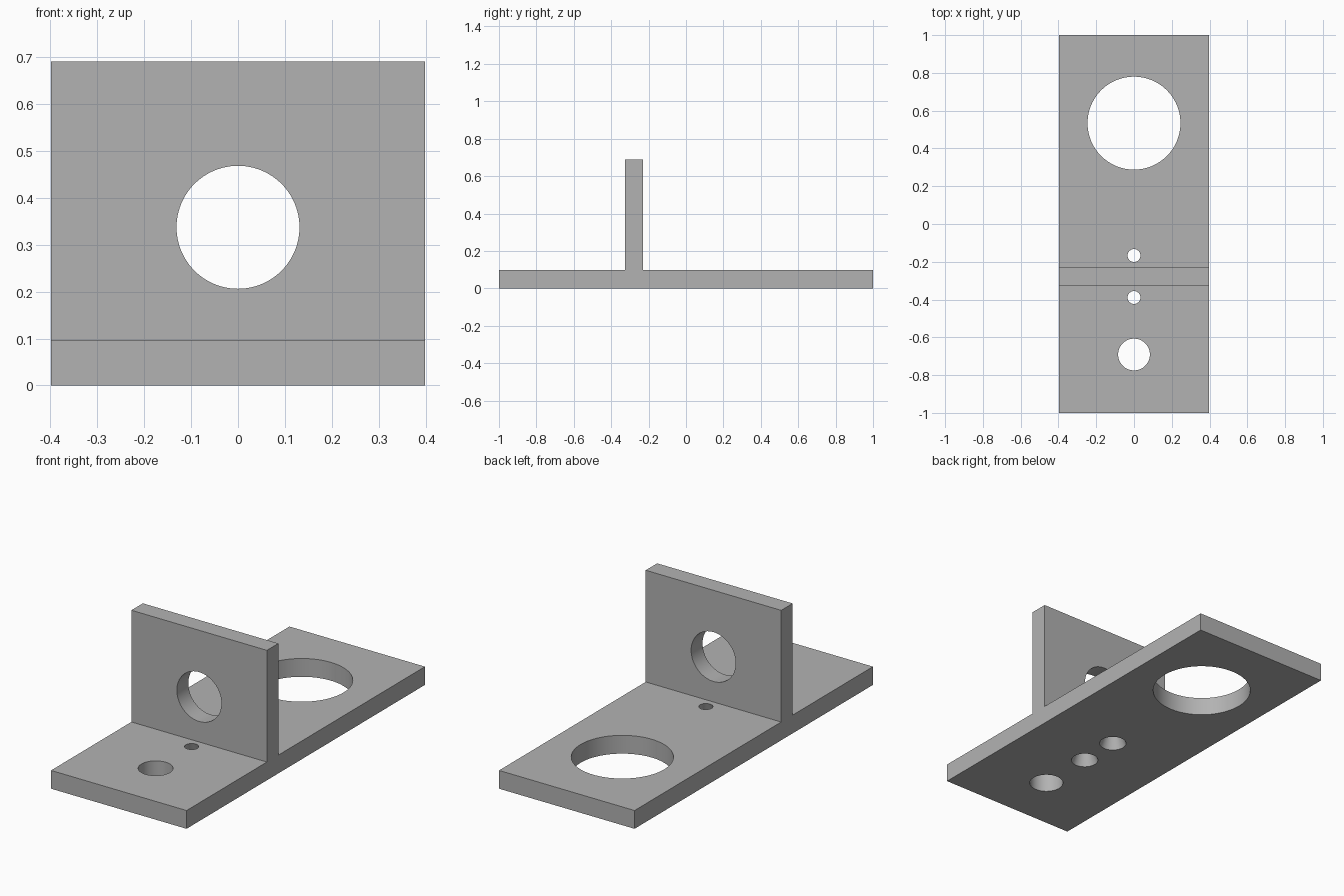
import bpy
import bmesh
import math
from mathutils import Matrix

cube = bpy.data.objects.get("Cube")
if cube:
    bpy.data.objects.remove(cube, do_unlink=True)

HALF_W = 0.398            # half width of plate and wall
THICK = 0.097             # plate thickness
WALL_FRONT, WALL_BACK = -0.326, -0.23
WALL_TOP = 0.69

grey = bpy.data.materials.new("plain grey")
grey.use_nodes = True
colour = (0.448, 0.448, 0.448, 1)
grey.diffuse_color = colour
grey.node_tree.nodes["Principled BSDF"].inputs["Base Color"].default_value = colour


def add_object(name, bm):
    mesh = bpy.data.meshes.new(name)
    bmesh.ops.recalc_face_normals(bm, faces=bm.faces)
    bm.to_mesh(mesh)
    bm.free()
    mesh.materials.append(grey)
    obj = bpy.data.objects.new(name, mesh)
    bpy.context.collection.objects.link(obj)
    return obj


def hole_cutter(name, centre, low_radius, high_radius, length, tilt=0.0):
    """Round cutter along z, or along y when tilted a quarter turn."""
    bm = bmesh.new()
    bmesh.ops.create_cone(bm, cap_ends=True, segments=96, radius1=low_radius,
                          radius2=high_radius, depth=length,
                          matrix=Matrix.Translation(centre) @ Matrix.Rotation(tilt, 4, 'X'))
    obj = add_object(name, bm)
    obj.hide_render = True
    return obj


# Base plate and upright wall: one inverted T profile swept across the width
profile = [(-1, 0), (1, 0), (1, THICK), (WALL_BACK, THICK), (WALL_BACK, WALL_TOP),
           (WALL_FRONT, WALL_TOP), (WALL_FRONT, THICK), (-1, THICK)]
bm = bmesh.new()
side = bm.faces.new([bm.verts.new((-HALF_W, y, z)) for y, z in profile])
swept = bmesh.ops.extrude_face_region(bm, geom=[side])["geom"]
bmesh.ops.translate(bm, vec=(2 * HALF_W, 0, 0),
                    verts=[v for v in swept if isinstance(v, bmesh.types.BMVert)])
bracket = add_object("bracket", bm)

# Straight holes through the plate and wall
wall_mid = (WALL_FRONT + WALL_BACK) / 2
cutters = [
    hole_cutter("large_plate_hole", (0, 0.534, THICK / 2), 0.246, 0.246, 3 * THICK),
    hole_cutter("medium_plate_hole", (0, -0.691, THICK / 2), 0.084, 0.084, 3 * THICK),
    hole_cutter("wall_hole", (0, wall_mid, 0.337), 0.131, 0.131, 3 * THICK, math.pi / 2),
]

# Tapered screw holes either side of the wall, wider underneath
TOP_R, BOTTOM_R, EXTRA = 0.034, 0.067, 0.01
flare = (BOTTOM_R - TOP_R) * EXTRA / THICK
for name, offset in (("front_screw_hole", -0.111), ("back_screw_hole", 0.111)):
    cutters.append(hole_cutter(name, (0, wall_mid + offset, THICK / 2),
                               BOTTOM_R + flare, TOP_R - flare, THICK + 2 * EXTRA))

# Cut the holes, bake the result and drop the cutters
for cutter in cutters:
    cut = bracket.modifiers.new(cutter.name, 'BOOLEAN')
    cut.operation = 'DIFFERENCE'
    cut.solver = 'EXACT'
    cut.object = cutter
bpy.context.view_layer.update()
baked = bpy.data.meshes.new_from_object(
    bracket.evaluated_get(bpy.context.evaluated_depsgraph_get()))
bracket.modifiers.clear()
bracket.data = baked
baked.materials.clear()
baked.materials.append(grey)
for face in baked.polygons:
    face.material_index = 0
for cutter in cutters:
    bpy.data.objects.remove(cutter, do_unlink=True)

# Smooth hole walls with crisp edges
bpy.ops.object.select_all(action='DESELECT')
bracket.select_set(True)
bpy.context.view_layer.objects.active = bracket
bpy.ops.object.shade_smooth_by_angle(angle=math.radians(30))
